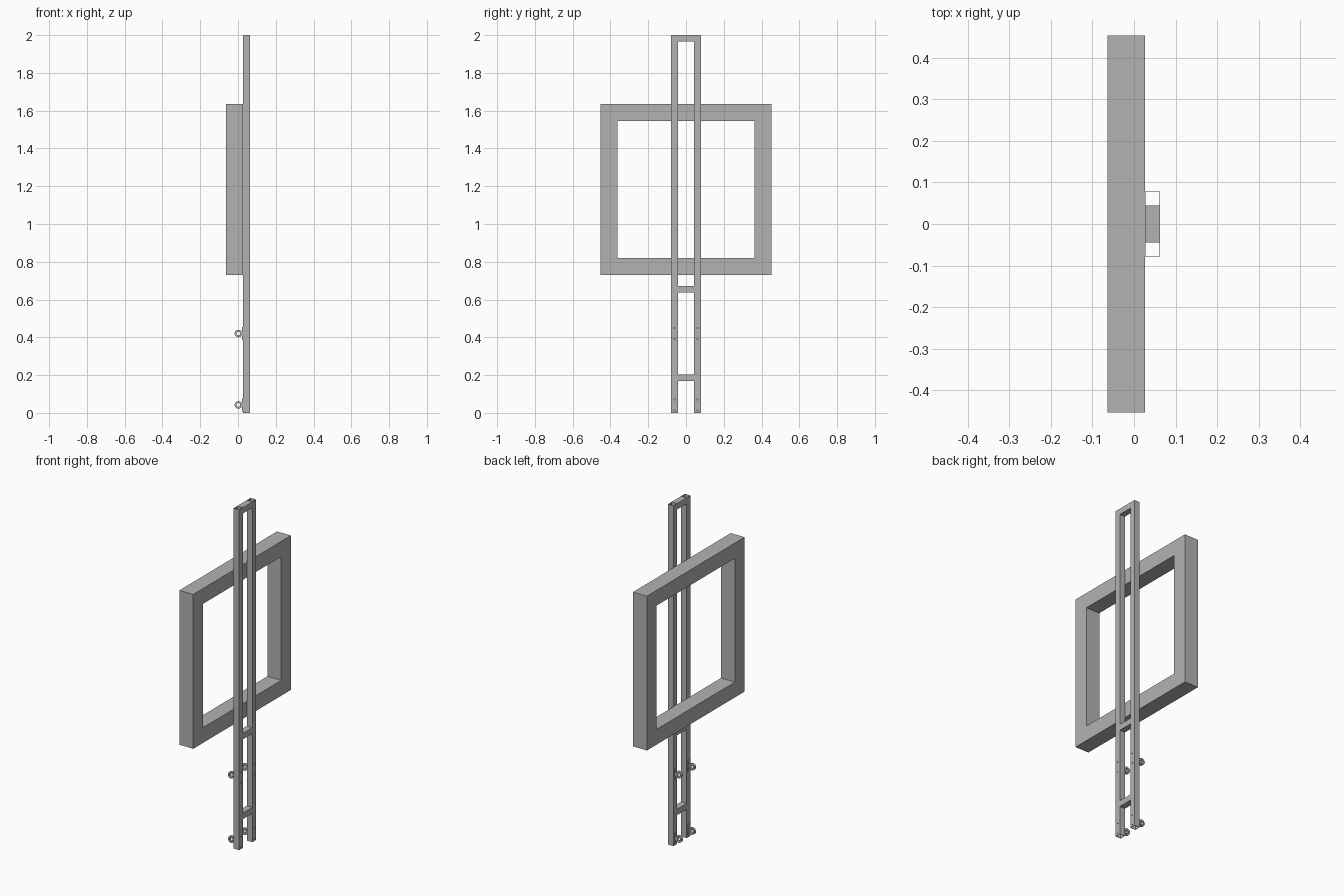
import bpy, bmesh
from mathutils import Vector, Matrix

cube = bpy.data.objects.get("Cube")
if cube:
    bpy.data.objects.remove(cube, do_unlink=True)

GREY = (0.45, 0.45, 0.45, 1)
metal = bpy.data.materials.new("plain grey metal")
metal.use_nodes = True
metal.diffuse_color = GREY
metal.node_tree.nodes["Principled BSDF"].inputs["Base Color"].default_value = GREY


def finish(name, bm):
    bmesh.ops.recalc_face_normals(bm, faces=bm.faces)
    mesh = bpy.data.meshes.new(name)
    bm.to_mesh(mesh)
    bm.free()
    mesh.materials.append(metal)
    obj = bpy.data.objects.new(name, mesh)
    bpy.context.collection.objects.link(obj)
    return obj


def add_box(bm, low, high):
    low, high = Vector(low), Vector(high)
    size = Matrix.Diagonal((high - low).to_4d())
    size[3][3] = 1
    bmesh.ops.create_cube(bm, size=1, matrix=Matrix.Translation((low + high) / 2) @ size)


def ring_prism(name, outer, inner, depth):
    """Extrude the area between two matching loops along a depth vector."""
    bm = bmesh.new()
    loops = [[bm.verts.new(Vector(p) + shift) for p in loop]
             for shift in (Vector(), Vector(depth)) for loop in (outer, inner)]
    n = len(outer)
    for a, b in ((0, 1), (1, 3), (3, 2), (2, 0)):
        for i in range(n):
            j = (i + 1) % n
            bm.faces.new((loops[a][i], loops[a][j], loops[b][j], loops[b][i]))
    return finish(name, bm)


def rect(a0, a1, b0, b1, place):
    return [place(a, b) for a, b in ((a0, b0), (a1, b0), (a1, b1), (a0, b1))]


# Large square frame
X0, X1, X2 = -0.0635, 0.0265, 0.0625
B = 0.09
on_x = lambda y, z: (X0, y, z)
ring_prism("square_frame", rect(-0.4535, 0.4535, 0.729, 1.636, on_x),
           rect(-0.4535 + B, 0.4535 - B, 0.729 + B, 1.636 - B, on_x), (X1 - X0, 0, 0))

# Thin-walled upright tubes, open at both ends
W, IN, OUT = 0.001, 0.0435, 0.0785
MID = (IN + OUT) / 2
HEIGHTS = (0.042, 0.42)
for side, s in (("right", -1), ("left", 1)):
    on_z = lambda x, y: (x, s * y, 0)
    tube = ring_prism(side + "_upright", rect(X1, X2, IN, OUT, on_z),
                      rect(X1 + W, X2 - W, IN + W, OUT - W, on_z), (0, 0, 2))

    # Bolt holes through the tube
    bm = bmesh.new()
    for z in HEIGHTS:
        for dz in (-0.03, 0.03):
            turn = Matrix.Rotation(1.5708, 4, "Y")
            bmesh.ops.create_cone(bm, cap_ends=True, segments=12, radius1=0.003, radius2=0.003,
                                  depth=0.1, matrix=Matrix.Translation((0.045, s * MID, z + dz)) @ turn)
    drill = finish(side + "_hole_cutter", bm)
    drill.hide_render = True
    drill.hide_set(True)
    cut = tube.modifiers.new("bolt holes", "BOOLEAN")
    cut.operation = "DIFFERENCE"
    cut.object = drill

# Cross bars between the uprights
for name, z in (("lower_crossbar", 0.169), ("middle_crossbar", 0.638), ("top_crossbar", 1.965)):
    bm = bmesh.new()
    add_box(bm, (X1, -IN, z), (X2, IN, z + 0.035))
    finish(name, bm)

# Ring brackets on the inner face of each upright
def circle(radius, y, z, n=20):
    return [Matrix.Rotation(6.28319 * i / n, 3, "Y") @ Vector((radius, 0, 0)) + Vector((0.002, y, z))
            for i in range(n)]


for side, s in (("right", -1), ("left", 1)):
    for level, z in zip(("lower", "upper"), HEIGHTS):
        y = s * MID
        name = side + "_" + level
        ring = ring_prism(name + "_ring", circle(0.02, y - 0.007, z),
                          circle(0.01, y - 0.007, z), (0, 0.014, 0))
        for p in ring.data.polygons:
            p.use_smooth = abs(p.normal.y) < 0.5
        for e in ring.data.edges:
            a, b = (ring.data.vertices[v].co for v in e.vertices)
            e.use_edge_sharp = abs(a.y - b.y) < 0.001
        bm = bmesh.new()
        add_box(bm, (0.0225, y - 0.01, z - 0.034), (X1, y + 0.01, z + 0.034))
        add_box(bm, (0.018, y - 0.007, z - 0.01), (0.0225, y + 0.007, z + 0.01))
        finish(name + "_mounting_plate", bm)
